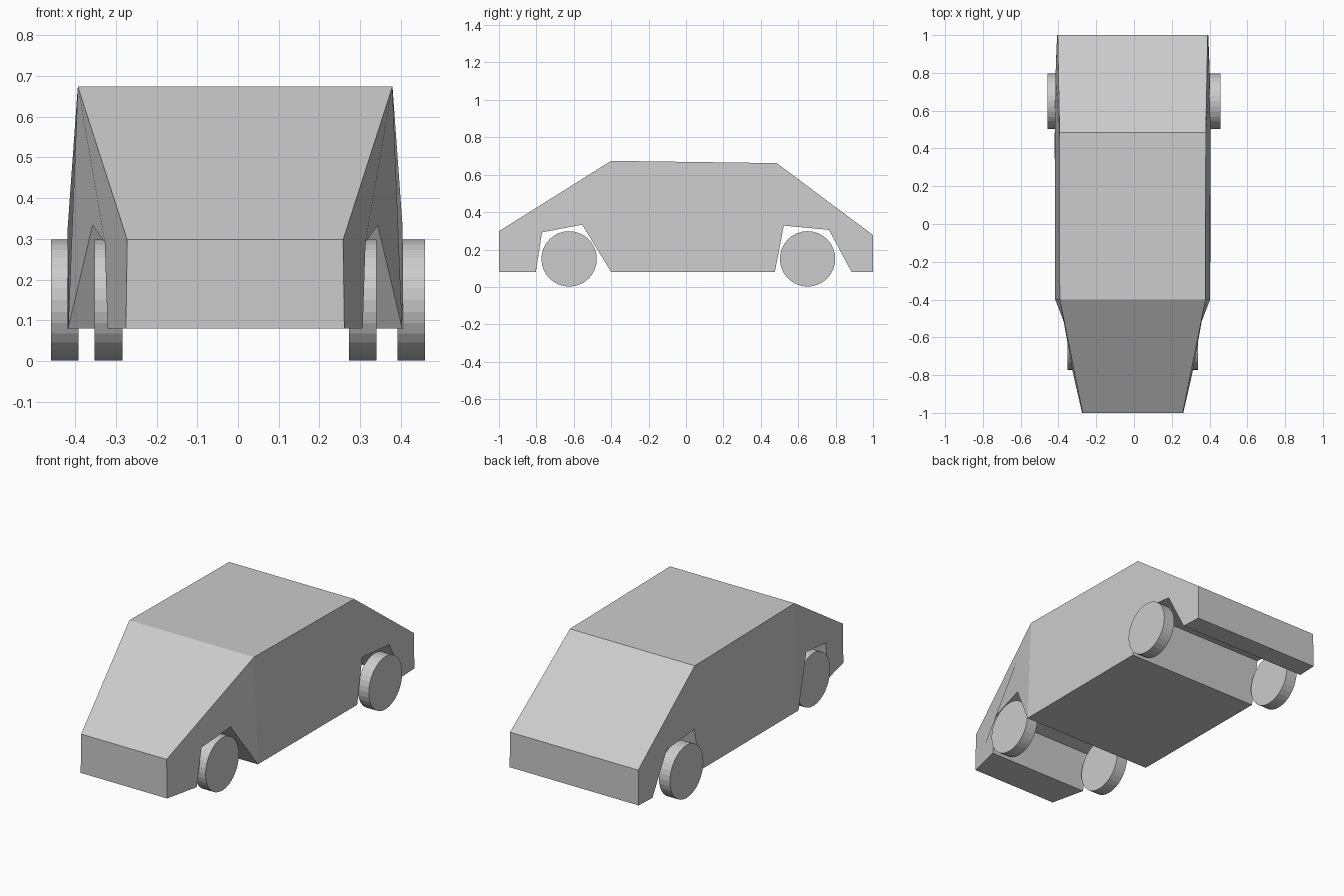
import bpy, bmesh, math
from mathutils import Matrix

if "Cube" in bpy.data.objects:
    bpy.data.objects.remove(bpy.data.objects["Cube"])

CX = -0.007  # body sits slightly off centre

# Side outline: y, z, half width
NOSE = [(-0.4, 0.08, 0.410), (-0.555, 0.333, 0.350), (-0.77, 0.292, 0.320),
        (-0.803, 0.08, 0.313), (-1, 0.08, 0.268), (-1, 0.298, 0.265),
        (-0.4, 0.674, 0.386)]
TAIL = [(0.485, 0.662, 0.387), (1, 0.277, 0.397), (1, 0.08, 0.400),
        (0.885, 0.08, 0.405), (0.765, 0.305, 0.409), (0.523, 0.328, 0.411),
        (0.475, 0.08, 0.413)]


def finish(bm, name):
    bmesh.ops.recalc_face_normals(bm, faces=bm.faces)
    mesh = bpy.data.meshes.new(name)
    bm.to_mesh(mesh)
    bm.free()
    obj = bpy.data.objects.new(name, mesh)
    bpy.context.collection.objects.link(obj)
    return obj


# Body: outline lofted across the width, sides creased at the front pillar
bm = bmesh.new()
outline = NOSE + TAIL
sides = [[bm.verts.new((CX + s * w, y, z)) for y, z, w in outline] for s in (-1, 1)]
left, right = sides
n = len(outline)
for i in range(n):
    j = (i + 1) % n
    bm.faces.new((left[i], left[j], right[j], right[i]))
k = len(NOSE)
for side in sides:
    bm.faces.new(side[:k])
    bm.faces.new(side[k - 1:] + side[:1])
finish(bm, "car_body")


# Wheels: flat-shaded discs on the x axis
def wheel(name, x, y):
    bm = bmesh.new()
    bmesh.ops.create_cone(bm, cap_ends=True, segments=32, radius1=0.148,
                          radius2=0.148, depth=0.068,
                          matrix=Matrix.Rotation(math.pi / 2, 4, 'Y'))
    finish(bm, name).location = (x, y, 0.15)


for s, label in ((-1, "left"), (1, "right")):
    wheel("front_wheel_" + label, -0.006 + s * 0.312, -0.625)
    wheel("rear_wheel_" + label, s * 0.425, 0.65)
